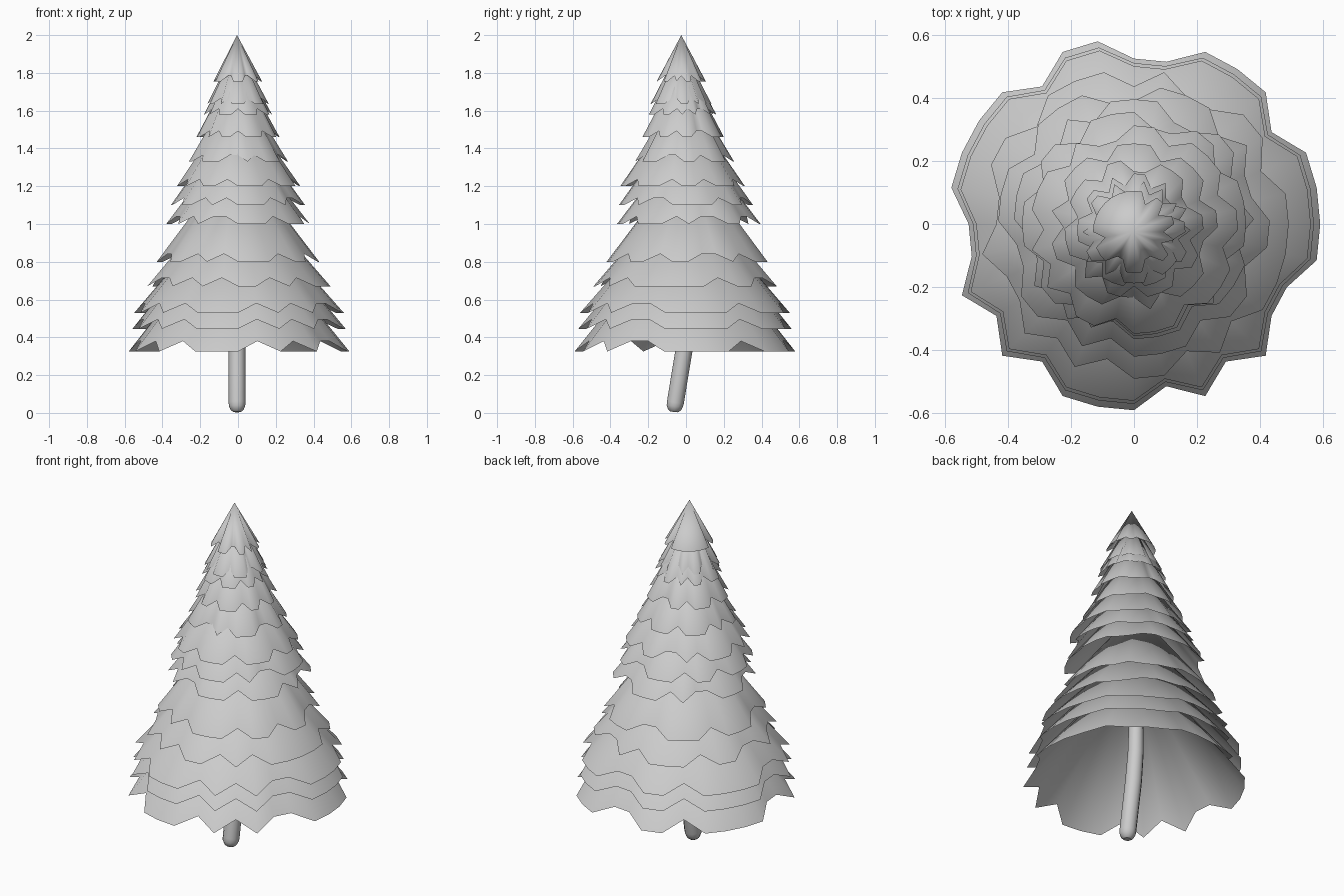
import bpy, bmesh, math, random

cube = bpy.data.objects.get("Cube")
if cube:
    bpy.data.objects.remove(cube, do_unlink=True)

random.seed(7)
SIDES = 32


def make_material(name, value):
    mat = bpy.data.materials.new(name)
    mat.use_nodes = True
    colour = (value, value, value, 1)
    mat.diffuse_color = colour
    mat.node_tree.nodes["Principled BSDF"].inputs["Base Color"].default_value = colour
    return mat


grey = make_material("plain grey", 0.6)


def random_rim():
    """Ragged edge: runs of low points split by one or two notches."""
    rim = ""
    while len(rim) < SIDES:
        rim += "." * random.choice((1, 2, 3)) + "n" * random.choice((1, 1, 2))
    return rim[:SIDES]


def branch_layer(name, z, radius, apex, centre_y, lift, rim):
    """Open cone whose rim is notched upwards and inwards."""
    bm = bmesh.new()
    tip = bm.verts.new((-0.005, centre_y, apex))
    ring = []
    for k, mark in enumerate(rim):
        a = math.tau * k / SIDES
        up = lift if mark == "n" else 0
        r = radius - 1.2 * up
        ring.append(bm.verts.new((r * math.cos(a), centre_y + r * math.sin(a), z + up)))
    for k in range(SIDES):
        bm.faces.new((tip, ring[k], ring[(k + 1) % SIDES])).smooth = True
    mesh = bpy.data.meshes.new(name)
    bm.to_mesh(mesh)
    bm.free()
    mesh.materials.append(grey)
    obj = bpy.data.objects.new(name, mesh)
    bpy.context.collection.objects.link(obj)


# Branch layers, bottom to top: rim height, radius, apex height, centre y, notch
layers = [
    (0.325, 0.59, 1.06, 0.0, 0.055),
    (0.445, 0.57, 1.14, 0.0, 0.05),
    (0.53, 0.56, 1.17, 0.0, 0.05),
    (0.67, 0.49, 1.24, 0.0, 0.045),
    (0.80, 0.43, 1.37, 0.01, 0.042),
    (1.00, 0.38, 1.50, 0.015, 0.04),
    (1.10, 0.355, 1.60, 0.0, 0.038),
    (1.20, 0.33, 1.68, -0.018, 0.036),
    (1.33, 0.265, 1.77, -0.01, 0.034),
    (1.46, 0.22, 1.87, -0.015, 0.032),
    (1.58, 0.18, 1.92, -0.02, 0.03),
    (1.635, 0.163, 1.95, -0.025, 0.03),
    (1.755, 0.13, 2.00, -0.025, 0.03),
]
# Ragged edges shared by the wide lowest layers, and of the crown
skirt_rim = "...n...nn..n....nn.n.n...n.n.nn."
crown_rim = "n..n..n..........n...nn...nn..n."
for i, (z, radius, apex, cy, lift) in enumerate(layers):
    if i < 3:
        rim = skirt_rim
    elif i == len(layers) - 1:
        rim = crown_rim
    else:
        rim = random_rim()
    branch_layer(f"branch_layer_{i + 1}", z, radius, apex, cy, lift, rim)

# Leaning trunk with a rounded foot: y, z, thickness
path = [(-0.062, 0.0, 0.45), (-0.061, 0.01, 0.75), (-0.06, 0.03, 0.95),
        (-0.056, 0.05, 1.0), (-0.035, 0.18, 1.0), (-0.01, 0.33, 1.0),
        (0.008, 0.5, 0.95), (0.015, 0.85, 0.8), (-0.02, 1.6, 0.3)]
curve = bpy.data.curves.new("trunk", "CURVE")
curve.dimensions = "3D"
curve.bevel_depth = 0.045
curve.bevel_resolution = 4
curve.use_fill_caps = True
spline = curve.splines.new("POLY")
spline.points.add(len(path) - 1)
for point, (y, z, thick) in zip(spline.points, path):
    point.co = (-0.005, y, z + 0.005, 1)
    point.radius = thick
curve.materials.append(grey)
bpy.context.collection.objects.link(bpy.data.objects.new("trunk", curve))
